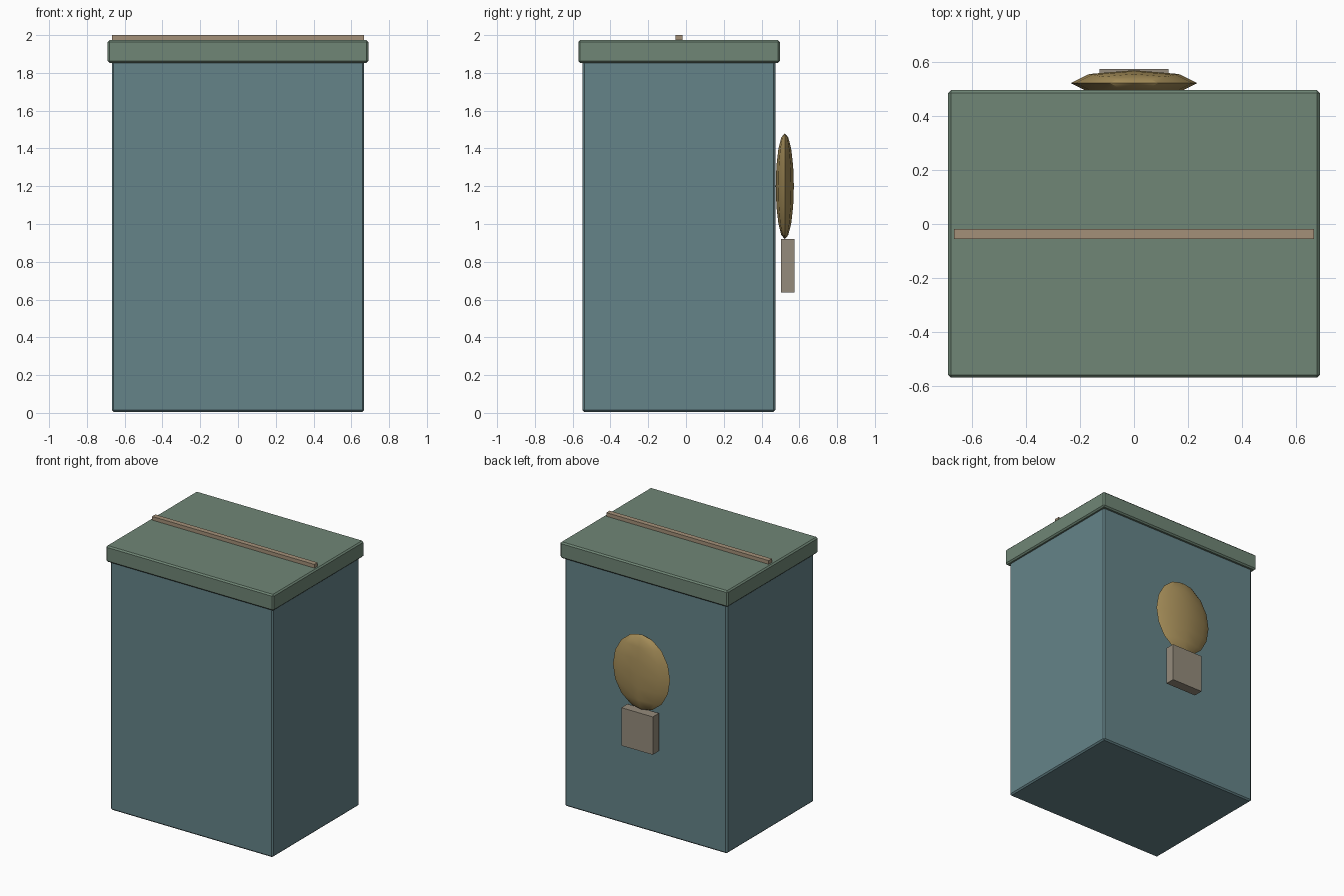
import bpy

if "Cube" in bpy.data.objects:
    bpy.data.objects.remove(bpy.data.objects["Cube"])


def paint(obj, name, color):
    mat = bpy.data.materials.new(name)
    mat.diffuse_color = (*color, 1)
    mat.use_nodes = True
    mat.node_tree.nodes["Principled BSDF"].inputs["Base Color"].default_value = mat.diffuse_color
    obj.data.materials.append(mat)


def box(name, x, y, z, color, bevel=0):
    """Box from (min, max) ranges, optionally with chamfered edges."""
    bpy.ops.mesh.primitive_cube_add(size=1, location=[sum(r) / 2 for r in (x, y, z)])
    obj = bpy.context.object
    obj.name = name
    obj.scale = [r[1] - r[0] for r in (x, y, z)]
    bpy.ops.object.transform_apply(location=False, rotation=False, scale=True)
    if bevel:
        mod = obj.modifiers.new("edge_bevel", 'BEVEL')
        mod.width = bevel
        mod.segments = 1
    paint(obj, name + "_color", color)
    return obj


# Main cabinet and overhanging lid
box("body", (-0.668, 0.668), (-0.548, 0.473), (0.005, 1.87), (0.13, 0.23, 0.25), 0.01)
box("lid", (-0.69, 0.69), (-0.57, 0.497), (1.853, 1.973), (0.16, 0.24, 0.18), 0.01)

# Thin strip across the lid
box("lid_strip", (-0.668, 0.668), (-0.056, -0.018), (1.97, 2.0), (0.37, 0.28, 0.19))

# Flattened low-poly knob on the back
bpy.ops.mesh.primitive_uv_sphere_add(segments=8, ring_count=8, radius=1, location=(0, 0.523, 1.2))
knob = bpy.context.object
knob.name = "back_knob"
knob.scale = (0.235, 0.048, 0.28)
bpy.ops.object.transform_apply(location=False, rotation=False, scale=True)
bpy.ops.object.shade_smooth_by_angle()
paint(knob, "knob_color", (0.38, 0.27, 0.1))

# Small block below the knob
box("back_block", (-0.129, 0.129), (0.503, 0.575), (0.638, 0.92), (0.3, 0.26, 0.2))
